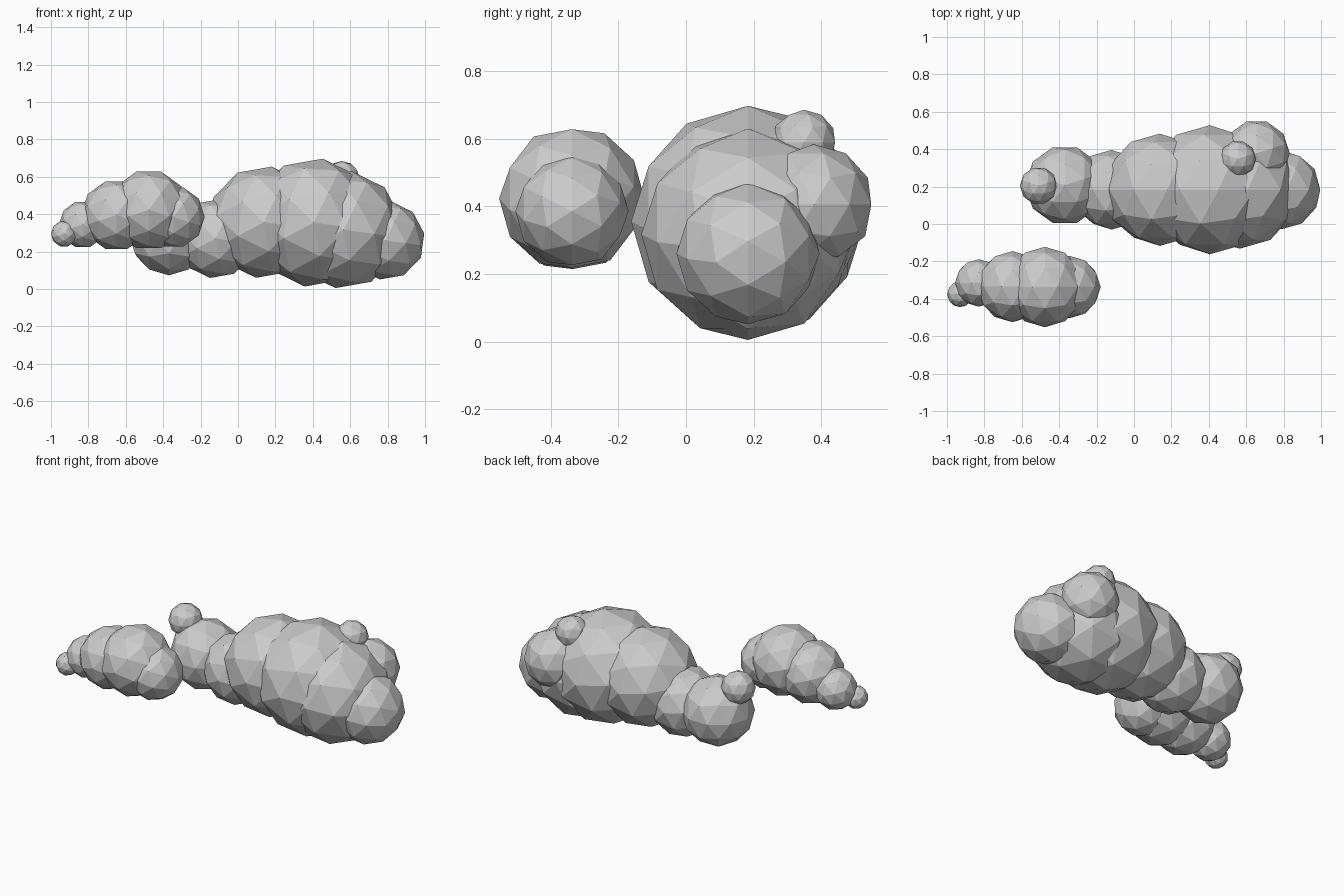
import bpy
from math import radians
from mathutils import Matrix

if "Cube" in bpy.data.objects:
    bpy.data.objects.remove(bpy.data.objects["Cube"])


def puff(name, center, radius, turn=None):
    """Flat-shaded ball; turn = spin about y with its pole on y, None = pole upright."""
    bpy.ops.mesh.primitive_ico_sphere_add(subdivisions=2, radius=radius)
    ob = bpy.context.object
    ob.name = name
    if turn is None:
        rot = Matrix.Rotation(radians(18), 4, 'Z')
    else:
        rot = Matrix.Rotation(radians(turn), 4, 'Y') @ Matrix.Rotation(radians(90), 4, 'X')
    ob.data.transform(rot)
    ob.location = center
    return ob


# small cloud: a row of puffs swelling toward the middle
for i, (x, y, z, r) in enumerate([
        (-0.93, -0.375, 0.295, 0.07),
        (-0.83, -0.315, 0.345, 0.127),
        (-0.65, -0.335, 0.395, 0.19),
        (-0.477, -0.337, 0.423, 0.215),
        (-0.345, -0.337, 0.385, 0.167)]):
    puff(f"small_cloud_puff_{i + 1}", (x, y, z), r, 18)

# large cloud: main row of puffs
for i, (x, z, r) in enumerate([
        (-0.12, 0.27, 0.213),
        (0.138, 0.357, 0.3),
        (0.405, 0.355, 0.345),
        (0.565, 0.317, 0.315),
        (0.788, 0.26, 0.211)]):
    puff(f"large_cloud_puff_{i + 1}", (x, 0.183, z), r, 8)

# large cloud: tail puff, side bump and little bumps on top
puff("large_cloud_tail", (-0.37, 0.208, 0.285), 0.212)
puff("large_cloud_tail_bump", (-0.51, 0.205, 0.465), 0.1)
puff("large_cloud_side_bump", (0.655, 0.378, 0.405), 0.178)
puff("large_cloud_top_bump", (0.555, 0.348, 0.588), 0.097)
